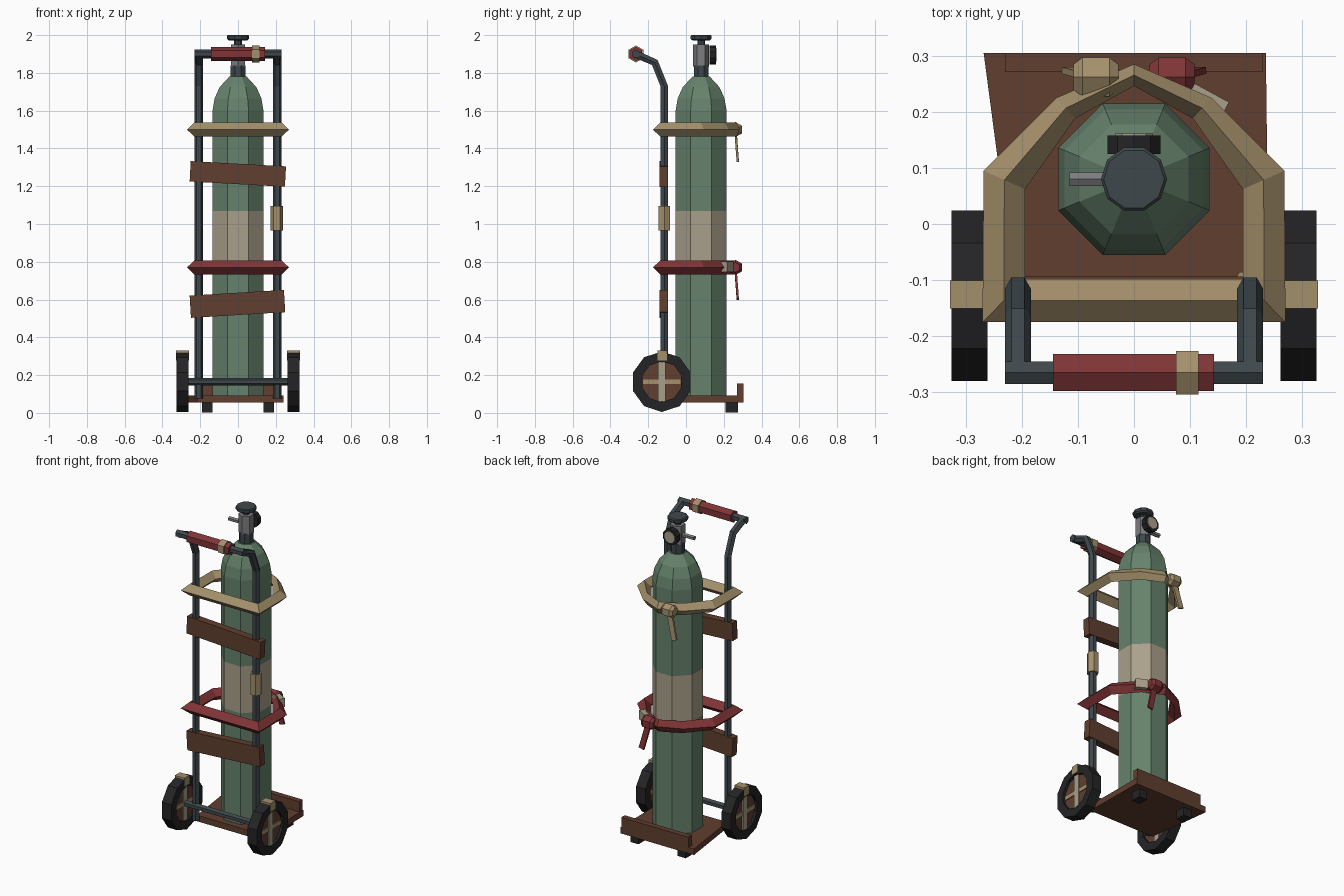
import bpy, bmesh, math
from mathutils import Vector, Euler

if "Cube" in bpy.data.objects:
    bpy.data.objects.remove(bpy.data.objects["Cube"])


def material(name, rgb):
    m = bpy.data.materials.new(name)
    lin = [((c / 255 + 0.055) / 1.055) ** 2.4 for c in rgb]
    m.diffuse_color = (*lin, 1)
    m.use_nodes = True
    m.node_tree.nodes["Principled BSDF"].inputs["Base Color"].default_value = m.diffuse_color
    return m


GREEN = material("bottle green", (102, 130, 108))
BEIGE = material("pale beige", (170, 160, 139))
TAN = material("tan", (164, 144, 107))
RED = material("dark red", (128, 52, 54))
BROWN = material("brown wood", (96, 62, 47))
BLACK = material("rubber black", (36, 36, 38))
STEEL = material("dark steel", (62, 71, 75))
GREY = material("grey metal", (124, 124, 127))


def finish(name, bm, *mats):
    bmesh.ops.recalc_face_normals(bm, faces=bm.faces)
    me = bpy.data.meshes.new(name)
    bm.to_mesh(me)
    bm.free()
    for m in mats:
        me.materials.append(m)
    ob = bpy.data.objects.new(name, me)
    bpy.context.collection.objects.link(ob)
    return ob


def skin(bm, rings, loop=False):
    """Bridge rings of points; cap the ends unless looped."""
    vs = [[bm.verts.new(p) for p in r] for r in rings]
    n = len(vs[0])
    for i in range(len(vs) if loop else len(vs) - 1):
        a, b = vs[i], vs[(i + 1) % len(vs)]
        for k in range(n):
            bm.faces.new((a[k], a[(k + 1) % n], b[(k + 1) % n], b[k]))
    if not loop:
        bm.faces.new(vs[0])
        bm.faces.new(vs[-1])


def lathe(name, prof, n, mats, loc=(0, 0, 0), axis='Z', loop=False, phase=0.0):
    """Revolve (radius, height) pairs about an axis through loc."""
    rings = []
    for r, h in prof:
        ring = []
        for k in range(n):
            a = math.tau * (k + phase) / n
            s, c = r * math.sin(a), r * math.cos(a)
            p = {'X': (h, s, c), 'Y': (s, h, c), 'Z': (c, s, h)}[axis]
            ring.append(Vector(loc) + Vector(p))
        rings.append(ring)
    bm = bmesh.new()
    skin(bm, rings, loop)
    return finish(name, bm, *mats)


def rod(name, r, h0, h1, n, mat, loc=(0, 0, 0), axis='Z', phase=0.0):
    return lathe(name, [(r, h0), (r, h1)], n, [mat], loc, axis, False, phase)


def box(name, loc, size, mat, rot=(0, 0, 0)):
    bm = bmesh.new()
    bmesh.ops.create_cube(bm, size=1)
    R = Euler(rot).to_matrix()
    for v in bm.verts:
        v.co = R @ Vector(a * b for a, b in zip(v.co, size)) + Vector(loc)
    return finish(name, bm, mat)


def slab(name, outline, z0, z1, mat):
    bm = bmesh.new()
    skin(bm, [[(x, y, z) for x, y in outline] for z in (z0, z1)])
    return finish(name, bm, mat)


# Gas bottle with a painted band
CY = 0.08
bottle = lathe("gas_bottle", [(0.146, 0.09), (0.146, 0.78), (0.146, 1.07), (0.146, 1.6),
                              (0.134, 1.665), (0.105, 1.725), (0.05, 1.78)],
               8, [GREEN, BEIGE], (0, CY, 0), phase=0.5)
for f in bottle.data.polygons:
    f.material_index = int(0.78 < f.center.z < 1.07)

# Valve, knob, gauge and outlet
rod("valve_neck", 0.042, 1.77, 1.84, 8, STEEL, (0, CY, 0), phase=0.5)
rod("valve_body", 0.043, 1.835, 1.95, 6, GREY, (0, CY, 0), phase=0.5)
rod("valve_stem", 0.02, 1.94, 1.985, 8, STEEL, (0, CY, 0))
lathe("valve_knob", [(0.048, 1.972), (0.059, 1.98), (0.059, 1.995), (0.054, 2.0)],
      10, [STEEL], (0, CY, 0))
rod("gauge_case", 0.05, 0.125, 0.158, 10, BLACK, (0, 0, 1.895), 'Y')
rod("gauge_face", 0.036, 0.156, 0.161, 10, BEIGE, (0, 0, 1.895), 'Y')
rod("valve_outlet", 0.014, -0.115, -0.03, 6, GREY, (0, CY, 1.89), 'X')

# Bent frame uprights
path = [(-0.115, 0.075), (-0.115, 1.73), (-0.165, 1.855), (-0.272, 1.902)]
for side, s in (("left", -1), ("right", 1)):
    pts = [Vector((s * 0.207, y, z)) for y, z in path]
    rings = []
    for i, p in enumerate(pts):
        t = (pts[min(i + 1, 3)] - pts[max(i - 1, 0)]).normalized()
        u = t.cross(Vector((1, 0, 0)))
        rings.append([p + 0.023 * (Vector((math.cos(a), 0, 0)) + u * math.sin(a))
                      for a in (math.tau * k / 6 for k in range(6))])
    bm = bmesh.new()
    skin(bm, rings)
    finish(side + "_upright", bm, STEEL)

# Handle with grip and wrap, plus wrap on one upright
rod("handle_bar", 0.023, -0.23, 0.23, 6, STEEL, (0, -0.265, 1.9), 'X')
rod("handle_grip", 0.038, -0.144, 0.143, 6, RED, (0, -0.265, 1.9), 'X')
rod("handle_wrap", 0.045, 0.075, 0.115, 6, TAN, (0, -0.265, 1.9), 'X')
rod("upright_wrap", 0.034, 0.965, 1.095, 6, TAN, (0.205, -0.115, 0))

# Crooked wooden back slats
box("upper_slat", (-0.001, -0.117, 1.265), (0.505, 0.046, 0.108), BROWN, (0, 0.055, 0))
box("lower_slat", (-0.003, -0.117, 0.577), (0.5, 0.046, 0.118), BROWN, (0, -0.06, 0))

# Base platform with lip and feet
slab("base_board", [(-0.215, -0.095), (0.24, -0.095), (0.235, 0.305), (-0.268, 0.305)],
     0.055, 0.092, BROWN)
box("base_lip", (0, 0.288, 0.12), (0.46, 0.034, 0.07), BROWN)
for side, s in (("left", -1), ("right", 1)):
    box(side + "_foot", (s * 0.162, 0.242, 0.03), (0.056, 0.064, 0.056), BLACK)

# Axle and wheels
WY, WZ = -0.128, 0.165
rod("axle", 0.02, -0.3, 0.3, 6, STEEL, (0, WY, WZ), 'X')
for side, s in (("left", -1), ("right", 1)):
    c = (0, WY, WZ)
    lathe(side + "_tyre", [(0.16, s * 0.261), (0.16, s * 0.325), (0.108, s * 0.325),
                           (0.108, s * 0.261)], 10, [BLACK], c, 'X', True)
    rod(side + "_wheel_disc", 0.11, s * 0.275, s * 0.308, 10, BROWN, c, 'X')
    box(side + "_wheel_upright_spoke", (s * 0.293, WY, WZ), (0.048, 0.04, 0.21), BEIGE)
    box(side + "_wheel_cross_spoke", (s * 0.292, WY, WZ), (0.044, 0.2, 0.026), TAN)
    box(side + "_tyre_patch", (s * 0.294, WY + 0.002, 0.304), (0.067, 0.05, 0.052), TAN)

# Diamond-section straps around frame and bottle
outer = [(0.27, -0.175), (0.268, 0.095), (0.138, 0.225), (0, 0.285)]
inner = [(0.194, -0.098), (0.194, 0.062), (0.105, 0.188), (0, 0.246)]


def mirrored(half):
    return half + [(-x, y) for x, y in half[-2::-1]]


for name, z, mat, s in (("upper", 1.5, TAN, -1), ("lower", 0.77, RED, 1)):
    rings = []
    for o, i in zip(mirrored(outer), mirrored(inner)):
        mx, my = (o[0] + i[0]) / 2, (o[1] + i[1]) / 2
        rings.append([(*o, z), (mx, my, z + 0.037), (*i, z), (mx, my, z - 0.037)])
    bm = bmesh.new()
    skin(bm, rings, True)
    finish(name + "_strap", bm, mat)
    # Knot and hanging tail
    lathe(name + "_strap_knot", [(0.026, -0.04), (0.04, -0.024), (0.04, 0.024), (0.026, 0.04)],
          6, [mat], (s * 0.068, 0.262, z), 'X')
    box(name + "_strap_tail", (s * 0.095, 0.269, z - 0.1), (0.034, 0.012, 0.14), mat,
        (0.07, -s * 0.25, 0))

# Pale patch on the lower strap
box("strap_patch", (0.128, 0.214, 0.773), (0.07, 0.045, 0.055), BEIGE, (0, 0, -0.5))
